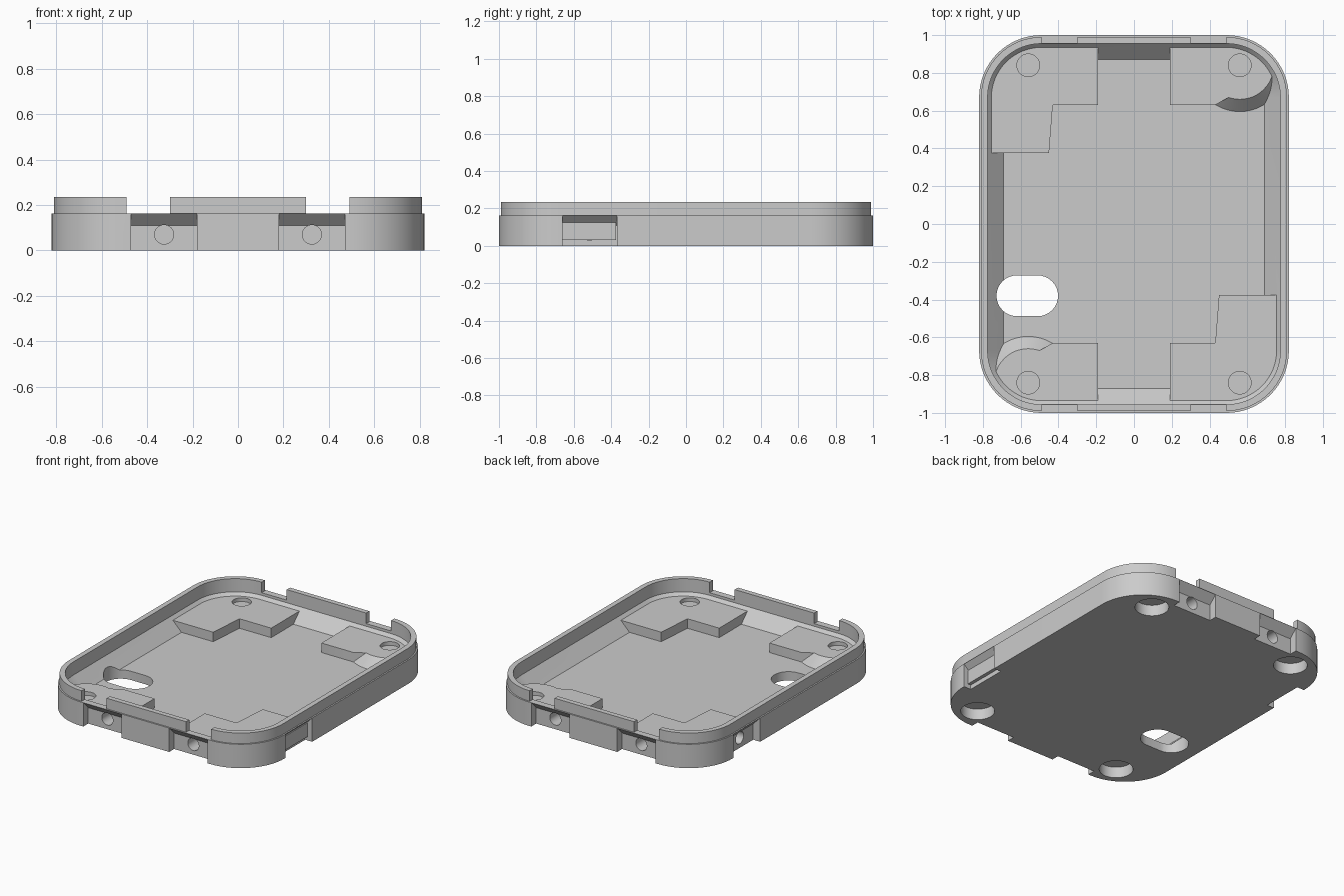
import bpy, bmesh
from math import sin, cos, pi
from mathutils import Matrix, Vector

if "Cube" in bpy.data.objects:
    bpy.data.objects.remove(bpy.data.objects["Cube"])

HALF_X, HALF_Y, CORNER = 0.82, 1.0, 0.33
FLOOR, PAD_TOP, STEP, TOP = 0.06, 0.125, 0.163, 0.235
HOLE_X, HOLE_Y = 0.56, 0.84

grey = bpy.data.materials.new("light_grey_plastic")
grey.use_nodes = True
colour = (0.6, 0.6, 0.6, 1)
grey.diffuse_color = colour
grey.node_tree.nodes["Principled BSDF"].inputs["Base Color"].default_value = colour


def rounded(inset, steps=16):
    """Rounded rectangle outline, inset from the outer wall."""
    r = CORNER - inset
    pts = []
    for q, (sx, sy) in enumerate([(1, 1), (-1, 1), (-1, -1), (1, -1)]):
        for i in range(steps + 1):
            a = (q + i / steps) * pi / 2
            pts.append((sx * (HALF_X - CORNER) + r * cos(a),
                        sy * (HALF_Y - CORNER) + r * sin(a)))
    return pts


def circle(r, x=0, y=0, n=48):
    return [(x + r * cos(2 * pi * i / n), y + r * sin(2 * pi * i / n)) for i in range(n)]


def loft(name, rings, matrix=Matrix()):
    """Closed solid through (outline, height) rings."""
    bm = bmesh.new()
    loops = [[bm.verts.new((x, y, z)) for x, y in pts] for pts, z in rings]
    n = len(loops[0])
    for a, b in zip(loops, loops[1:]):
        for i in range(n):
            j = (i + 1) % n
            bm.faces.new((a[i], a[j], b[j], b[i]))
    bm.faces.new(loops[0][::-1])
    bm.faces.new(loops[-1])
    bmesh.ops.transform(bm, matrix=matrix, verts=bm.verts)
    bmesh.ops.recalc_face_normals(bm, faces=bm.faces)
    mesh = bpy.data.meshes.new(name)
    bm.to_mesh(mesh)
    bm.free()
    mesh.materials.append(grey)
    obj = bpy.data.objects.new(name, mesh)
    bpy.context.collection.objects.link(obj)
    return obj


def prism(name, pts, z0, z1, matrix=Matrix()):
    return loft(name, [(pts, z0), (pts, z1)], matrix)


def box(name, x0, x1, y0, y1, z0, z1, matrix=Matrix()):
    return prism(name, [(x0, y0), (x1, y0), (x1, y1), (x0, y1)], z0, z1, matrix)


def boolean(target, tool, operation):
    mod = target.modifiers.new(operation.lower(), "BOOLEAN")
    mod.object, mod.operation, mod.solver = tool, operation, "EXACT"
    bpy.context.view_layer.objects.active = target
    bpy.ops.object.modifier_apply(modifier=mod.name)
    bpy.data.objects.remove(tool)


# Tray shell: outer wall, stepped lip, sloping inner wall, floor
tray = loft("tray", [(rounded(inset), z) for inset, z in [
    (0, 0), (0, STEP), (0.01, STEP), (0.01, TOP),
    (0.045, TOP), (0.045, 0.145), (0.13, FLOOR)]])

# The tray repeats under a half turn
for turn in (Matrix(), Matrix.Rotation(pi, 4, "Z")):
    # Stepped corner pad
    step_pad = prism("step_pad", [(-0.19, 1.1), (-0.19, 0.63), (-0.43, 0.63),
                                  (-0.45, 0.375), (-0.9, 0.375), (-0.9, 1.1)],
                     0.03, PAD_TOP, turn)
    # Corner pad with a conical boss
    boss_pad = prism("boss_pad", [(0.19, 1.1), (0.19, 0.63), (0.43, 0.63),
                                  (0.5, 0.67), (0.6, 0.8), (0.6, 1.1)],
                     0.03, PAD_TOP, turn)
    boss = loft("boss", [(circle(0.275, HOLE_X, HOLE_Y), 0.03),
                         (circle(0.18, HOLE_X, HOLE_Y), PAD_TOP)], turn)
    boolean(boss_pad, boss, "UNION")
    for pad in (step_pad, boss_pad):
        boolean(pad, prism("pad_limit", rounded(0.03), 0, 0.2), "INTERSECT")
        boolean(tray, pad, "UNION")

    # Gaps in the lip, and blind holes above and below each corner pad
    for s in (-1, 1):
        boolean(tray, box("lip_gap", s * 0.395 - 0.095, s * 0.395 + 0.095,
                          0.9, 1.1, STEP, 0.3, turn), "DIFFERENCE")
        boolean(tray, prism("top_recess", circle(0.06, s * HOLE_X, HOLE_Y),
                            PAD_TOP - 0.025, 0.14, turn), "DIFFERENCE")
        boolean(tray, prism("bottom_recess", circle(0.105, s * HOLE_X, HOLE_Y),
                            -0.05, 0.075, turn), "DIFFERENCE")

    # Outer wall pockets with sloping ceilings and small round holes
    for angle, half, offset in [(0, HALF_Y, -0.325), (0, HALF_Y, 0.325),
                                (-pi / 2, HALF_X, 0.515)]:
        place = turn @ Matrix.Rotation(angle, 4, "Z") @ Matrix.Translation((offset, half, 0))
        # Local profile axes: outward, up, along the wall
        axes = Matrix(((0, 0, 1, 0), (1, 0, 0, 0), (0, 1, 0, 0), (0, 0, 0, 1)))
        pocket = [(-0.053, -0.05), (-0.053, 0.109), (0.03, 0.192), (0.03, -0.05)]
        boolean(tray, prism("pocket", pocket, -0.145, 0.145, place @ axes), "DIFFERENCE")
        drill = place @ Matrix.Translation((0, 0, 0.07)) @ Matrix.Rotation(pi / 2, 4, "X")
        boolean(tray, prism("side_hole", circle(0.042, n=32), -0.02, 0.15, drill),
                "DIFFERENCE")

# Slot through the floor
slot = []
for side, cx in ((0, -0.51), (1, -0.62)):
    for i in range(17):
        a = -pi / 2 + pi * (side + i / 16)
        slot.append((cx + 0.108 * cos(a), -0.38 + 0.108 * sin(a)))
boolean(tray, prism("slot", slot, -0.05, 0.3), "DIFFERENCE")

# Smooth rounded walls, sharp edges
bpy.ops.object.select_all(action="DESELECT")
tray.select_set(True)
bpy.context.view_layer.objects.active = tray
bpy.ops.object.shade_smooth_by_angle(angle=pi / 6)
